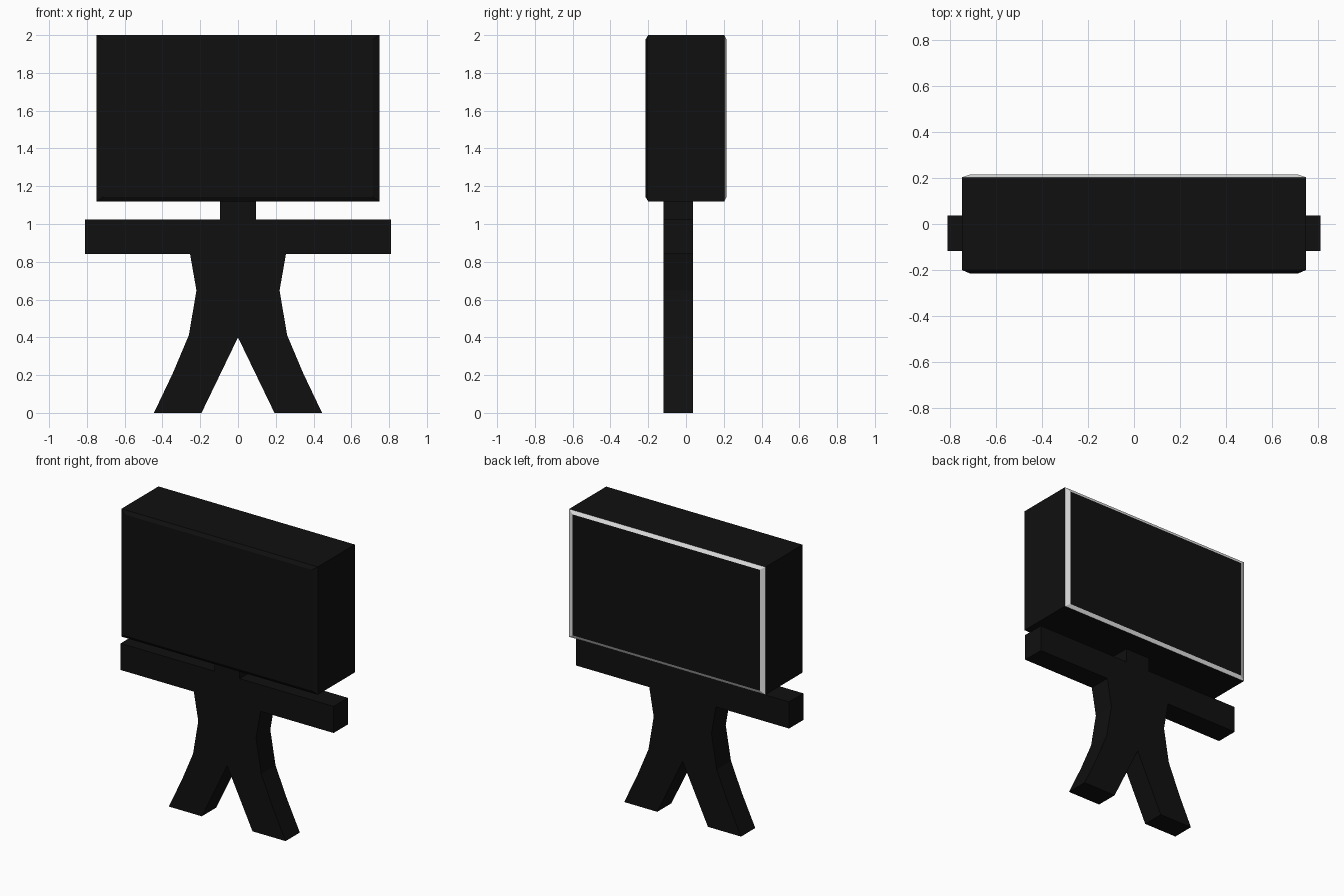
import bpy, bmesh

cube = bpy.data.objects.get("Cube")
if cube:
    bpy.data.objects.remove(cube, do_unlink=True)


def material(name, rgb):
    m = bpy.data.materials.new(name)
    m.use_nodes = True
    m.diffuse_color = (*rgb, 1)
    m.node_tree.nodes["Principled BSDF"].inputs["Base Color"].default_value = (*rgb, 1)
    return m


BLACK = material("black", (0.005, 0.005, 0.005))
WHITE = material("white", (0.8, 0.8, 0.8))


def finish(name, bm, mats):
    bmesh.ops.recalc_face_normals(bm, faces=bm.faces)
    me = bpy.data.meshes.new(name)
    bm.to_mesh(me)
    bm.free()
    for m in mats:
        me.materials.append(m)
    ob = bpy.data.objects.new(name, me)
    bpy.context.collection.objects.link(ob)
    return ob


def mirrored_prism(name, half, y0, y1):
    """Mirror a half outline (x, z) across x = 0 and extrude it along y."""
    outline = half + [(-x, z) for x, z in reversed(half) if x > 0]
    bm = bmesh.new()
    face = bm.faces.new([bm.verts.new((x, y0, z)) for x, z in outline])
    ext = bmesh.ops.extrude_face_region(bm, geom=[face])
    moved = [v for v in ext["geom"] if isinstance(v, bmesh.types.BMVert)]
    bmesh.ops.translate(bm, verts=moved, vec=(0, y1 - y0, 0))
    return finish(name, bm, [BLACK])


# Flat figure: crotch, leg, waist, arm, neck
mirrored_prism("body", [
    (0, 0.4), (0.193, 0), (0.445, 0), (0.345, 0.21), (0.26, 0.412),
    (0.22, 0.648), (0.254, 0.842), (0.811, 0.842), (0.811, 1.025),
    (0.095, 1.025), (0.095, 1.12)], -0.118, 0.037)

# Box head: cross-section rings (y, inset x, inset z) give the chamfered front and back
W, Z0, Z1 = 0.748, 1.12, 2.0
bm = bmesh.new()
rings = []
for y, ix, iz in [(-0.215, 0.035, 0.024), (-0.2, 0, 0), (0.203, 0, 0), (0.215, 0.035, 0.024)]:
    x, lo, hi = W - ix, Z0 + iz, Z1 - iz
    rings.append([bm.verts.new(p) for p in
                  ((-x, y, lo), (x, y, lo), (x, y, hi), (-x, y, hi))])
bm.faces.new(rings[0])
bm.faces.new(rings[-1])
for a, b in zip(rings, rings[1:]):
    for i in range(4):
        j = (i + 1) % 4
        f = bm.faces.new((a[i], a[j], b[j], b[i]))
        # White chamfer around the back face
        f.material_index = 1 if b is rings[-1] else 0
finish("head", bm, [BLACK, WHITE])
